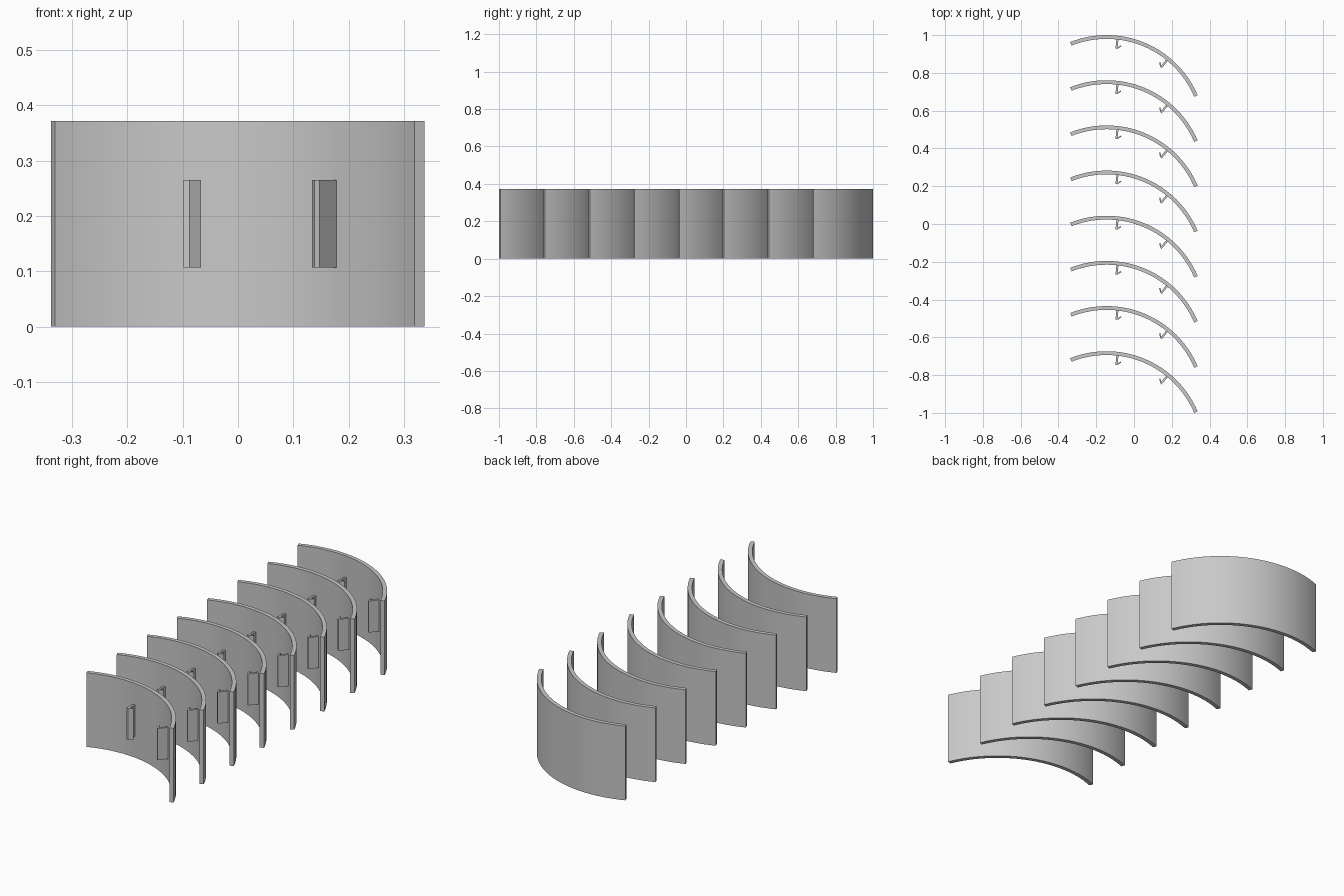
import bpy, bmesh, math
from mathutils import Vector

if "Cube" in bpy.data.objects:
    bpy.data.objects.remove(bpy.data.objects["Cube"])

COUNT, SPACING = 8, 0.2391
R_OUT, R_IN = 0.524, 0.504
CX, CY = -0.145, 0.476            # arc centre of the rearmost panel
START, END = -21.6, 66.9          # degrees, measured from +y towards +x
HEIGHT = 0.372
HOOK_Z = (0.107, 0.265)

grey = bpy.data.materials.new("light_grey")
grey.diffuse_color = (0.58, 0.58, 0.58, 1)
grey.use_nodes = True
grey.node_tree.nodes["Principled BSDF"].inputs["Base Color"].default_value = grey.diffuse_color


def radial(deg):
    a = math.radians(deg)
    return Vector((math.sin(a), math.cos(a)))


def prism(name, outline, z0, z1, y_shift):
    """Extrude a flat outline from z0 to z1."""
    bm = bmesh.new()
    face = bm.faces.new([bm.verts.new((p.x, p.y + y_shift, z0)) for p in outline])
    ext = bmesh.ops.extrude_face_region(bm, geom=[face])
    top = [v for v in ext["geom"] if isinstance(v, bmesh.types.BMVert)]
    bmesh.ops.translate(bm, verts=top, vec=(0, 0, z1 - z0))
    bmesh.ops.recalc_face_normals(bm, faces=bm.faces)
    mesh = bpy.data.meshes.new(name)
    bm.to_mesh(mesh)
    bm.free()
    mesh.materials.append(grey)
    ob = bpy.data.objects.new(name, mesh)
    bpy.context.collection.objects.link(ob)
    return ob


def arc_outline(steps=32):
    c = Vector((CX, CY))
    angles = [START + (END - START) * i / steps for i in range(steps + 1)]
    return ([c + radial(a) * R_OUT for a in angles] +
            [c + radial(a) * R_IN for a in reversed(angles)])


def hook_outline(deg, side):
    """Stem pointing at the arc centre, with a barb bent back to one side."""
    n = radial(deg)
    t = Vector((n.y, -n.x)) * side
    base = Vector((CX, CY)) + n * R_IN
    profile = [(0, -0.008), (0, 0.049), (0.011, 0.049), (0.030, 0.034),
               (0.026, 0.029), (0.011, 0.040), (0.011, -0.008)]
    return [base + t * u - n * v for u, v in profile]


for i in range(COUNT):
    dy = -i * SPACING
    # Curved panel, smooth along the bend
    panel = prism(f"curved_panel_{i + 1}", arc_outline(), 0, HEIGHT, dy)
    bpy.ops.object.select_all(action='DESELECT')
    panel.select_set(True)
    bpy.context.view_layer.objects.active = panel
    bpy.ops.object.shade_smooth_by_angle(angle=math.radians(30))
    # Pair of hooks facing each other on the inner face
    prism(f"left_hook_{i + 1}", hook_outline(5.9, 1), *HOOK_Z, dy)
    prism(f"right_hook_{i + 1}", hook_outline(39.9, -1), *HOOK_Z, dy)
